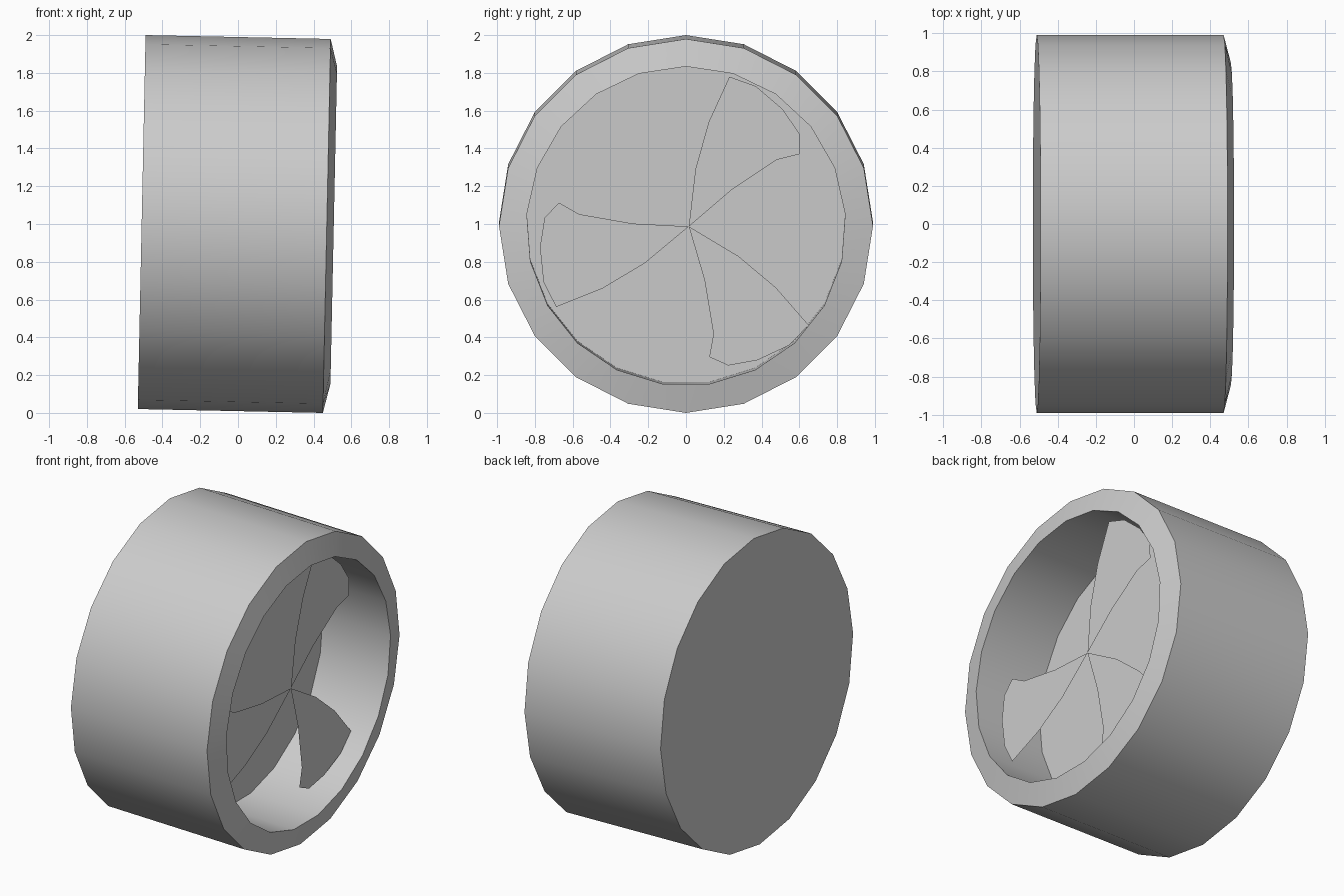
import bpy, bmesh
from math import sin, cos, pi, radians

if "Cube" in bpy.data.objects:
    bpy.data.objects.remove(bpy.data.objects["Cube"])

CENTRE = (-0.02, 0, 1.0)
TILT = (0, radians(1.2), 0)


def finish(bm, name):
    mesh = bpy.data.meshes.new(name)
    bm.to_mesh(mesh)
    bm.free()
    ob = bpy.data.objects.new(name, mesh)
    bpy.context.collection.objects.link(ob)
    ob.location, ob.rotation_euler = CENTRE, TILT
    bpy.ops.object.select_all(action='DESELECT')
    ob.select_set(True)
    bpy.context.view_layer.objects.active = ob
    bpy.ops.object.shade_smooth_by_angle(angle=radians(30))
    return ob


def ring(bm, x, r, n):
    """Closed loop of n vertices around the x axis, first vertex at the top."""
    verts = [bm.verts.new((x, r * sin(2 * pi * i / n + 0), r * cos(2 * pi * i / n)))
             for i in range(n)]
    edges = [bm.edges.new((verts[i], verts[(i + 1) % n])) for i in range(n)]
    return verts, edges


# Housing: 20-sided drum, sloped rim, 21-sided recess with a floor
bm = bmesh.new()
back = ring(bm, -0.49, 0.99, 20)
front = ring(bm, 0.49, 0.99, 20)
lip = ring(bm, 0.527, 0.845, 21)
floor = ring(bm, 0.04, 0.845, 21)
for a, b in ((back, front), (front, lip), (lip, floor)):
    bmesh.ops.bridge_loops(bm, edges=a[1] + b[1])
bm.faces.new(back[0])
bm.faces.new(floor[0])
bmesh.ops.recalc_face_normals(bm, faces=bm.faces)
finish(bm, "fan_housing")

# Fan: three flat swept blades meeting at a point
blade = [(0, 0), (0.225, 0.193), (0.465, 0.353), (0.585, 0.383), (0.585, 0.493),
         (0.495, 0.623), (0.355, 0.743), (0.215, 0.793), (0.105, 0.553), (0.035, 0.303)]
bm = bmesh.new()
for deg in (0, 136.4, 245.7):
    c, s = cos(radians(deg)), sin(radians(deg))
    bm.faces.new([bm.verts.new((0.39, 0.015 + y * c - z * s, -0.005 + y * s + z * c))
                  for y, z in blade])
bmesh.ops.remove_doubles(bm, verts=bm.verts, dist=0.0001)
finish(bm, "fan_blades")
